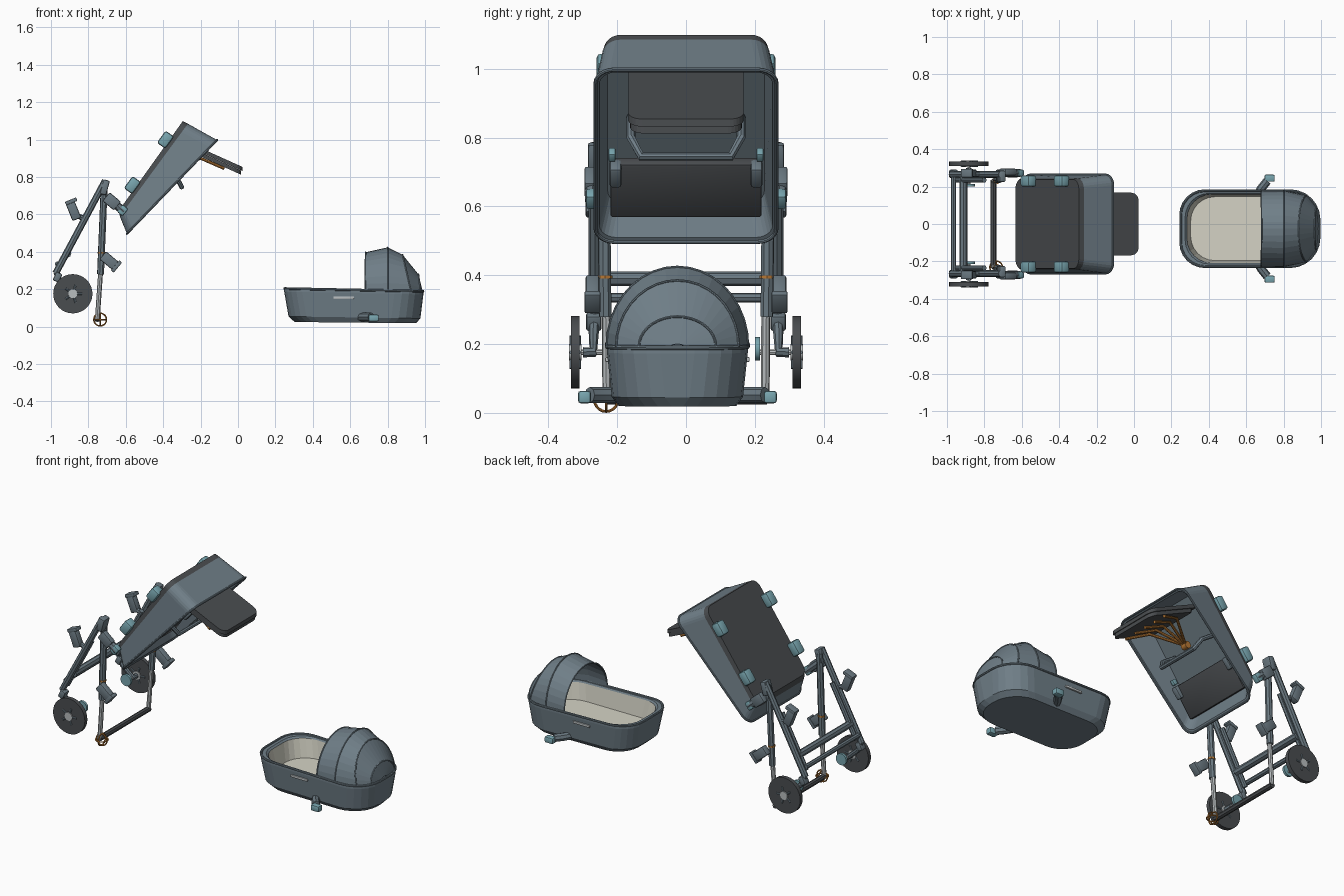
import bpy, bmesh, math
from mathutils import Vector, Matrix

if "Cube" in bpy.data.objects:
    bpy.data.objects.remove(bpy.data.objects["Cube"])


def material(name, rgb):
    m = bpy.data.materials.new(name)
    m.use_nodes = True
    m.diffuse_color = (*rgb, 1)
    m.node_tree.nodes["Principled BSDF"].inputs["Base Color"].default_value = (*rgb, 1)
    return m


SLATE = material("slate fabric", (0.16, 0.21, 0.245))
FRAME = material("frame blue grey", (0.145, 0.19, 0.22))
DARK = material("charcoal", (0.068, 0.074, 0.08))
CREAM = material("cream lining", (0.66, 0.65, 0.56))
TEAL = material("teal clips", (0.19, 0.38, 0.43))
ORANGE = material("orange", (0.48, 0.19, 0.035))
LIGHT = material("light metal", (0.48, 0.51, 0.52))


def finish(name, bm, *mats, smooth=False):
    mesh = bpy.data.meshes.new(name)
    bmesh.ops.recalc_face_normals(bm, faces=bm.faces)
    bm.to_mesh(mesh)
    bm.free()
    ob = bpy.data.objects.new(name, mesh)
    bpy.context.collection.objects.link(ob)
    for m in mats:
        mesh.materials.append(m)
    if smooth:
        select(ob)
        bpy.ops.object.shade_smooth_by_angle()
    return ob


def select(ob):
    bpy.ops.object.select_all(action="DESELECT")
    ob.select_set(True)
    bpy.context.view_layer.objects.active = ob


def tube(name, pts, r, mat, closed=False):
    """Round bar through the points."""
    cu = bpy.data.curves.new(name, "CURVE")
    cu.dimensions = "3D"
    cu.bevel_depth, cu.bevel_resolution, cu.use_fill_caps = r, 2, True
    sp = cu.splines.new("POLY")
    sp.points.add(len(pts) - 1)
    for p, co in zip(sp.points, pts):
        p.co = (*co, 1)
    sp.use_cyclic_u = closed
    ob = bpy.data.objects.new(name, cu)
    bpy.context.collection.objects.link(ob)
    cu.materials.append(mat)
    select(ob)
    bpy.ops.object.convert(target="MESH")
    bpy.ops.object.shade_smooth_by_angle()


def box(name, centre, size, mat, tilt=0, bevel=0.008):
    """Bevelled block, tilted around the y axis (degrees)."""
    bm = bmesh.new()
    bmesh.ops.create_cube(bm, size=1)
    bmesh.ops.scale(bm, vec=size, verts=bm.verts)
    bmesh.ops.bevel(bm, geom=bm.edges[:], offset=bevel, segments=2, affect="EDGES", profile=0.5)
    bm.transform(Matrix.Translation(centre) @ Matrix.Rotation(math.radians(tilt), 4, "Y"))
    finish(name, bm, mat, smooth=True)


def disc(name, centre, r, depth, mat):
    """Cylinder along y."""
    bm = bmesh.new()
    bmesh.ops.create_cone(bm, cap_ends=True, segments=32, radius1=r, radius2=r, depth=depth)
    bm.transform(Matrix.Translation(centre) @ Matrix.Rotation(math.pi / 2, 4, "X"))
    finish(name, bm, mat, smooth=True)


def outline(u0, u1, hw, r0, r1, n=6):
    """Rounded rectangle in (u, v) with a radius for each end."""
    pts = []
    for k, (u, v, r) in enumerate([(u1 - r1, hw - r1, r1), (u0 + r0, hw - r0, r0),
                                   (u0 + r0, r0 - hw, r0), (u1 - r1, r1 - hw, r1)]):
        for i in range(n + 1):
            a = math.pi / 2 * (k + i / n)
            pts.append((u + r * math.cos(a), v + r * math.sin(a)))
    return pts


def loft(bm, rings, closed=True, caps=(None, None), mats=None):
    """Skin a list of point rings; mats holds a slot per band."""
    vs = [[bm.verts.new(p) for p in ring] for ring in rings]
    n = len(vs[0])
    for b, (lo, hi) in enumerate(zip(vs, vs[1:])):
        for i in range(n if closed else n - 1):
            j = (i + 1) % n
            f = bm.faces.new((lo[i], lo[j], hi[j], hi[i]))
            f.material_index = mats[b] if mats else 0
    for slot, ring in zip(caps, (vs[0], vs[-1])):
        if slot is not None:
            bm.faces.new(ring).material_index = slot


# ---- Carrycot ----
CY = -0.025


def cot_ring(inset, z, slope):
    return [(x, y + CY, z + slope * (x - 0.6))
            for x, y in outline(0.243 + inset, 0.994 - inset * 0.7, 0.207 - inset * 0.6, 0.13, 0.155)]


bm = bmesh.new()
loft(bm, [cot_ring(0.06, 0.022, -0.01), cot_ring(0.027, 0.05, -0.015), cot_ring(0.004, 0.18, -0.02),
          cot_ring(0.004, 0.197, -0.02), cot_ring(0.03, 0.197, -0.02), cot_ring(0.04, 0.188, -0.02),
          cot_ring(0.06, 0.085, 0)],
     caps=(0, 1), mats=[0, 0, 0, 0, 0, 1])
finish("carrycot_body", bm, SLATE, CREAM)
tube("carrycot_rim", cot_ring(0.006, 0.197, -0.02), 0.007, FRAME, closed=True)


# Hood: arcs given as base x, top x, top z, half width
def arc(bx, tx, tz, hw, n=18):
    return [(bx + (tx - bx) * math.sin(a), CY + hw * math.cos(a), 0.193 + (tz - 0.193) * math.sin(a))
            for a in (math.pi * i / n for i in range(n + 1))]


hood = [arc(0.68, 0.682, 0.398, 0.203), arc(0.80, 0.80, 0.424, 0.205), arc(0.925, 0.88, 0.385, 0.178),
        arc(0.975, 0.965, 0.28, 0.112), arc(0.987, 0.985, 0.2, 0.02)]
bm = bmesh.new()
loft(bm, hood, closed=False)
ob = finish("carrycot_hood", bm, SLATE)
ob.modifiers.new("thickness", "SOLIDIFY").thickness = 0.006
for ring in hood[:4]:
    tube("hood_seam", ring, 0.004, SLATE)

for s in (-1, 1):
    tube("cot_adapter", [(0.655, CY + s * 0.17, 0.052), (0.68, CY + s * 0.215, 0.052),
                         (0.712, CY + s * 0.255, 0.052)], 0.023, FRAME)
    box("cot_adapter_clip", (0.725, CY + s * 0.27, 0.046), (0.055, 0.038, 0.036), TEAL)
    box("cot_side_strip", (0.565, CY + s * 0.204, 0.155), (0.11, 0.012, 0.014), LIGHT, bevel=0.003)


# ---- Seat shell: rings lie between a lower and an upper point of the side profile ----
def seat_ring(lo, hi, hw, r):
    lo, hi = Vector((lo[0], 0, lo[1])), Vector((hi[0], 0, hi[1]))
    d = (hi - lo).normalized()
    return [lo + d * u + Vector((0, v, 0)) for u, v in outline(0, (hi - lo).length, hw, r, r)]


rim = seat_ring((-0.594, 0.497), (-0.112, 0.998), 0.263, 0.055)
bm = bmesh.new()
loft(bm, [seat_ring((-0.634, 0.625), (-0.295, 1.099), 0.238, 0.05),
          seat_ring((-0.632, 0.59), (-0.268, 1.085), 0.244, 0.055), rim,
          seat_ring((-0.585, 0.510), (-0.124, 0.990), 0.252, 0.05),
          seat_ring((-0.608, 0.61), (-0.28, 1.065), 0.228, 0.045)],
     caps=(1, 2), mats=[1, 0, 0, 0])
finish("seat_shell", bm, SLATE, DARK, FRAME)
tube("seat_rim", rim, 0.006, SLATE, closed=True)

# Seat interior
box("seat_base", (-0.53, 0, 0.655), (0.04, 0.44, 0.19), DARK, tilt=35)
tube("seat_loop_bar", [(-0.42, -0.16, 0.86), (-0.33, -0.16, 0.80), (-0.30, -0.13, 0.745),
                       (-0.30, 0.13, 0.745), (-0.33, 0.16, 0.80), (-0.42, 0.16, 0.86)], 0.013, SLATE)
for s in (-1, 1):
    box("seat_inner_bracket", (-0.48, s * 0.205, 0.695), (0.05, 0.035, 0.07), FRAME, tilt=40)
    box("seat_inner_clip", (-0.455, s * 0.215, 0.75), (0.03, 0.02, 0.03), TEAL, tilt=40, bevel=0.004)

# Flap in two layers with a fan of ribs underneath
for dz, w in ((0.0, 0.335), (-0.023, 0.325)):
    bm = bmesh.new()
    shape = outline(-0.29 - dz, 0.024 + dz * 0.3, w / 2, 0.02, 0.04)
    loft(bm, [[(x, y, 0.845 + dz - 0.45 * (x - 0.02) + t) for x, y in shape] for t in (-0.011, 0.011)],
         caps=(0, 0))
    finish("front_flap", bm, DARK)
for k in range(-2, 3):
    tube("flap_rib", [(-0.355, 0, 0.84), (-0.20, k * 0.055, 0.90), (-0.075, k * 0.078, 0.846)],
         0.008, ORANGE)
disc("rib_hub", (-0.355, 0, 0.84), 0.02, 0.035, ORANGE)

# ---- Folding frame: everything repeats on both sides ----
for s in (-1, 1):
    for x, z in ((-0.565, 0.757), (-0.388, 1.0)):
        box("seat_clip", (x, s * 0.23, z), (0.055, 0.06, 0.08), TEAL, tilt=36, bevel=0.012)

    # Legs
    apex = (-0.71, s * 0.265, 0.78)
    tube("rear_leg", [apex, (-0.975, s * 0.265, 0.285)], 0.018, FRAME)
    tube("rear_leg_inner", [(-0.80, s * 0.235, 0.61), (-0.96, s * 0.235, 0.31)], 0.014, FRAME)
    tube("front_leg", [(-0.715, s * 0.24, 0.76), (-0.735, s * 0.235, 0.28)], 0.019, FRAME)
    tube("front_leg_lower", [(-0.734, s * 0.232, 0.30), (-0.752, s * 0.23, 0.04)], 0.013, LIGHT)
    box("leg_joint", (-0.712, s * 0.255, 0.745), (0.035, 0.06, 0.08), FRAME, tilt=15)
    tube("leg_collar", [(-0.73, s * 0.235, 0.39), (-0.73, s * 0.235, 0.40)], 0.021, ORANGE)

    # Seat joint
    tube("seat_link", [(-0.70, s * 0.272, 0.695), (-0.61, s * 0.272, 0.615)], 0.022, FRAME)
    box("seat_link_block", (-0.675, s * 0.278, 0.67), (0.08, 0.035, 0.06), FRAME, tilt=40)
    box("seat_pivot", (-0.617, s * 0.273, 0.622), (0.04, 0.036, 0.05), TEAL, tilt=40)

    # Clamp blocks
    box("rear_clamp", (-0.882, s * 0.272, 0.625), (0.05, 0.04, 0.11), FRAME, tilt=-22)
    box("rear_clamp_cap", (-0.892, s * 0.272, 0.67), (0.065, 0.046, 0.02), FRAME, tilt=-22, bevel=0.004)
    tube("rear_clamp_arm", [(-0.875, s * 0.268, 0.60), (-0.815, s * 0.265, 0.575)], 0.014, FRAME)
    box("front_clamp", (-0.685, s * 0.272, 0.35), (0.10, 0.04, 0.055), FRAME, tilt=40)
    box("front_clamp_cap", (-0.65, s * 0.272, 0.322), (0.02, 0.046, 0.07), FRAME, tilt=40, bevel=0.004)

    # Wheel with a hub and spokes on both faces, and a brake disc on the inner end of the axle
    wx, wz = -0.883, 0.176
    disc("wheel_tyre", (wx, s * 0.322, wz), 0.105, 0.024, DARK)
    disc("wheel_hub", (wx, s * 0.322, wz), 0.024, 0.036, LIGHT)
    for k in range(5):
        a = math.tau * k / 5
        dx, dz = math.cos(a), math.sin(a)
        for side in (0.311, 0.333):
            tube("wheel_spoke", [(wx + r * dx, s * side, wz + r * dz) for r in (0.02, 0.05)],
                 0.006, SLATE)
    tube("wheel_axle", [(wx, s * 0.205, wz), (wx, s * 0.31, wz)], 0.008, LIGHT)
    disc("brake_disc", (wx, s * 0.208, wz + 0.01), 0.034, 0.014, TEAL)
    tube("wheel_arm", [(-0.972, s * 0.265, 0.29), (-0.95, s * 0.268, 0.235), (wx, s * 0.27, wz),
                       (wx, s * 0.30, wz)], 0.015, FRAME)
    box("wheel_bracket", (-0.965, s * 0.268, 0.265), (0.035, 0.045, 0.05), FRAME, tilt=25)

# Cross bars: x, z, half length, radius
for name, x, z, hy, r, m in (("rear_cross_bar", -0.912, 0.39, 0.25, 0.021, FRAME),
                             ("rear_lower_bar", -0.965, 0.335, 0.25, 0.014, FRAME),
                             ("front_cross_bar", -0.752, 0.04, 0.235, 0.016, DARK)):
    tube(name, [(x, -hy, z), (x, hy, z)], r, m)

# Caster guide: three crossing rings on one front foot
for axis in range(3):
    ring = []
    for k in range(20):
        a = math.tau * k / 20
        p = [0.034 * math.cos(a), 0.034 * math.sin(a)]
        p.insert(axis, 0)
        ring.append(Vector(p) + Vector((-0.737, -0.232, 0.038)))
    tube("caster_ring", ring, 0.004, ORANGE, closed=True)
